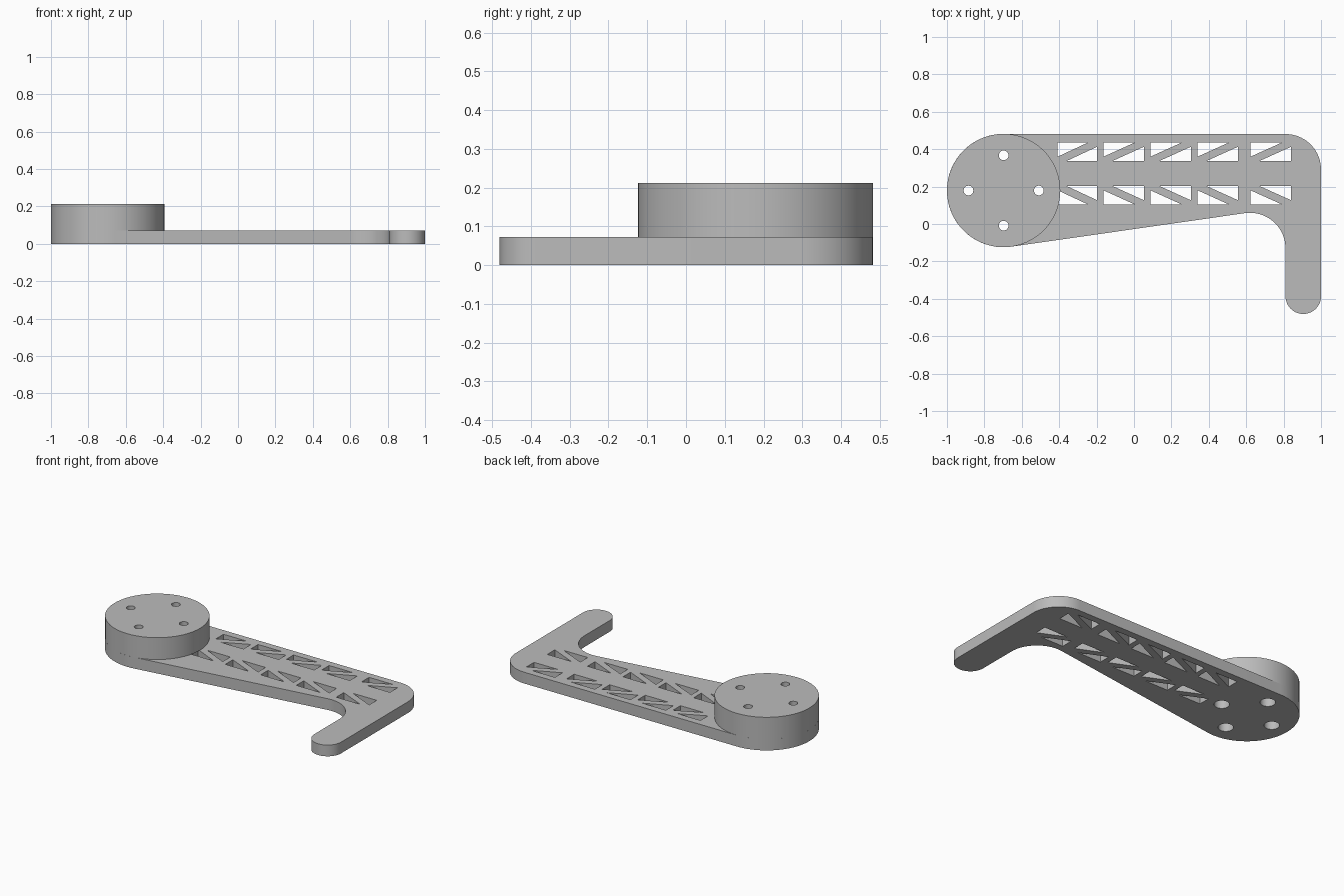
import bpy, bmesh, math

cube = bpy.data.objects.get("Cube")
if cube:
    bpy.data.objects.remove(cube, do_unlink=True)

PLATE_TOP, HUB_TOP = 0.072, 0.212
HUB = (-0.697, 0.179)
HUB_R = 0.303
SLOPE = 8.15  # tilt of the tapering lower edge, degrees

grey = bpy.data.materials.new("grey")
grey.use_nodes = True
grey.diffuse_color = (0.5, 0.5, 0.5, 1)
grey.node_tree.nodes["Principled BSDF"].inputs["Base Color"].default_value = (0.5, 0.5, 0.5, 1)


def arc(center, radius, start, end, steps):
    angles = [math.radians(start + (end - start) * i / steps) for i in range(steps + 1)]
    return [(center[0] + radius * math.cos(a), center[1] + radius * math.sin(a)) for a in angles]


def prism(name, outlines, z0, z1):
    """Extrude one or more closed outlines from z0 to z1."""
    bm = bmesh.new()
    for outline in outlines:
        face = bm.faces.new([bm.verts.new((x, y, z0)) for x, y in outline])
        new = bmesh.ops.extrude_face_region(bm, geom=[face])["geom"]
        moved = [v for v in new if isinstance(v, bmesh.types.BMVert)]
        bmesh.ops.translate(bm, verts=moved, vec=(0, 0, z1 - z0))
    bmesh.ops.recalc_face_normals(bm, faces=bm.faces)
    mesh = bpy.data.meshes.new(name)
    bm.to_mesh(mesh)
    bm.free()
    mesh.materials.append(grey)
    obj = bpy.data.objects.new(name, mesh)
    bpy.context.collection.objects.link(obj)
    return obj


def cut(target, cutters):
    """Subtract the cutters and bake the result."""
    for cutter in cutters:
        mod = target.modifiers.new("cut", "BOOLEAN")
        mod.operation, mod.solver, mod.object = "DIFFERENCE", "EXACT", cutter
    graph = bpy.context.evaluated_depsgraph_get()
    baked = bpy.data.meshes.new_from_object(target.evaluated_get(graph))
    target.modifiers.clear()
    target.data = baked


# Plate: round hub end, tapering beam, filleted elbow and round-tipped leg
outline = (arc(HUB, HUB_R, 90, 270 + SLOPE, 48)
           + arc((0.62, -0.13), 0.19, 90 + SLOPE, 0, 20)
           + arc((0.905, -0.386), 0.095, 180, 360, 24)
           + arc((0.81, 0.291), 0.19, 0, 90, 20))
plate = prism("arm_plate", [outline], 0, PLATE_TOP)
hub = prism("round_hub", [arc(HUB, HUB_R, 0, 354, 59)], PLATE_TOP, HUB_TOP)

# Truss windows: a pair of triangles per cell, the lower row mirrored
GAP_X, GAP_Y, MID_Y = 0.048, 0.023, 0.27
triangles = []
for left, right in ((-0.408, -0.197), (-0.163, 0.053), (0.088, 0.304), (0.34, 0.556), (0.623, 0.84)):
    for side in (1, -1):
        inner, outer = MID_Y + side * 0.067, MID_Y + side * 0.166
        triangles.append([(left, outer), (right - GAP_X, outer), (left, inner + side * GAP_Y)])
        triangles.append([(right, inner), (left + GAP_X, inner), (right, outer - side * GAP_Y)])
windows = prism("window_cutter", triangles, -0.1, 0.3)

# Four screw holes, counterbored from below
centers = arc(HUB, 0.188, 0, 270, 3)
bores = prism("bore_cutter", [arc(c, 0.045, 0, 345, 23) for c in centers], -0.1, 0.14)
screws = prism("screw_cutter", [arc(c, 0.026, 0, 345, 23) for c in centers], -0.1, 0.3)

cut(plate, [windows, bores])
cut(hub, [bores, screws])
for cutter in (windows, bores, screws):
    bpy.data.objects.remove(cutter, do_unlink=True)

# Smooth the round walls and keep the rims sharp
bpy.ops.object.select_all(action="DESELECT")
for obj in (plate, hub):
    obj.select_set(True)
    bpy.context.view_layer.objects.active = obj
bpy.ops.object.shade_smooth_by_angle(angle=math.radians(30))
